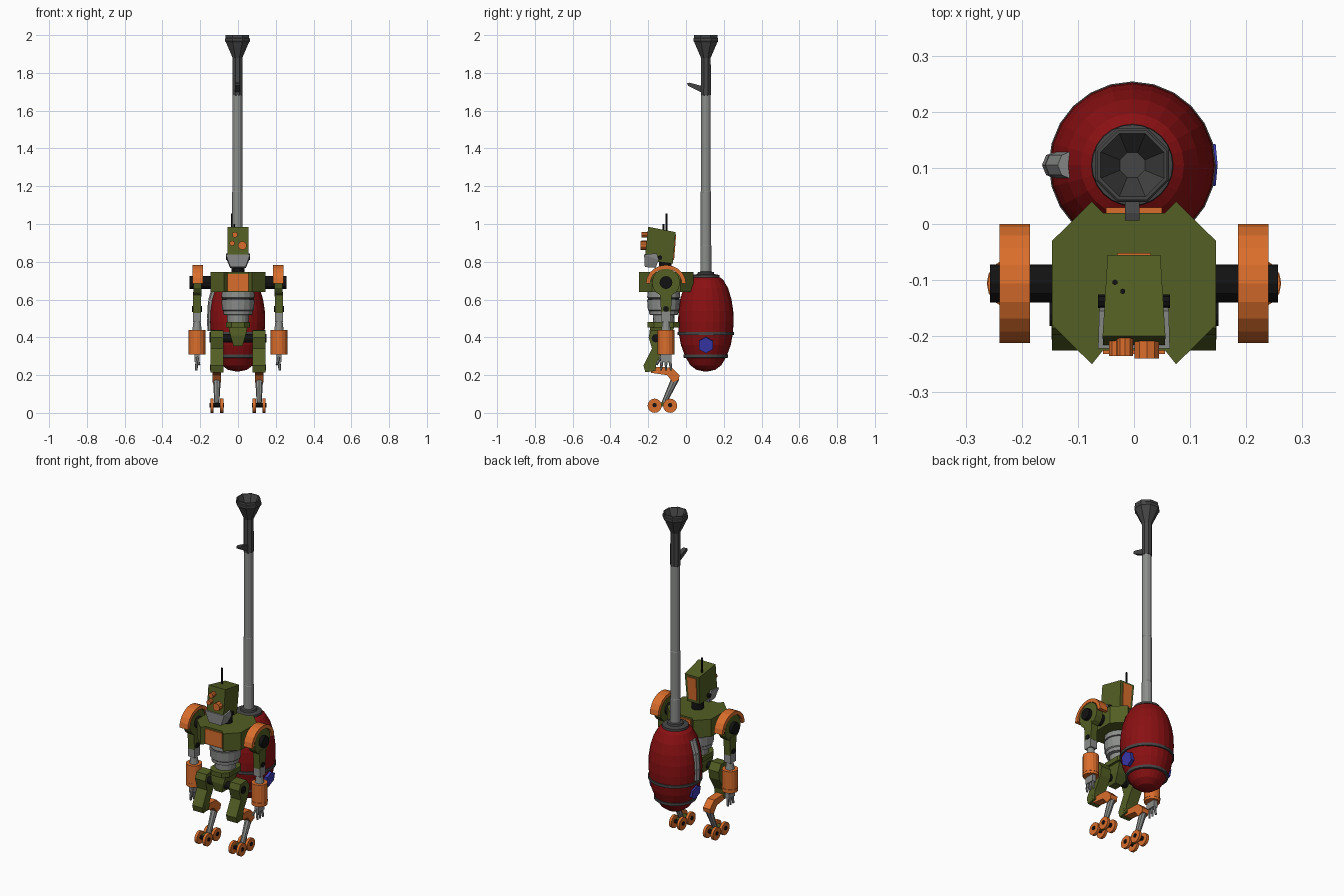
import bpy, bmesh, math
from mathutils import Vector, Matrix

if "Cube" in bpy.data.objects:
    bpy.data.objects.remove(bpy.data.objects["Cube"])


def mat(name, r, g, b):
    m = bpy.data.materials.new(name)
    m.diffuse_color = (r, g, b, 1)
    m.use_nodes = True
    m.node_tree.nodes["Principled BSDF"].inputs["Base Color"].default_value = m.diffuse_color
    return m


GREEN = mat("olive_green", .085, .112, .017)
ORANGE = mat("orange", .70, .155, .025)
RED = mat("tank_red", .25, .005, .006)
GREY = mat("steel_grey", .26, .27, .26)
DARK = mat("dark_grey", .06, .06, .062)
BLACK = mat("black", .006, .006, .006)
BLUE = mat("blue", .04, .04, .42)


def finish(name, bm, m):
    bmesh.ops.recalc_face_normals(bm, faces=bm.faces)
    me = bpy.data.meshes.new(name)
    bm.to_mesh(me)
    bm.free()
    me.materials.append(m)
    ob = bpy.data.objects.new(name, me)
    bpy.context.collection.objects.link(ob)
    return ob


def lathe(name, prof, centre, m, n=24, turn=0.0):
    """Revolve (radius, z) points about a vertical axis, capping both ends."""
    bm = bmesh.new()
    rings = [[bm.verts.new((centre[0] + r * math.cos(turn + math.tau * i / n),
                            centre[1] + r * math.sin(turn + math.tau * i / n), z))
              for i in range(n)] for r, z in prof]
    for a, b in zip(rings, rings[1:]):
        for i in range(n):
            j = (i + 1) % n
            bm.faces.new((a[i], a[j], b[j], b[i]))
    bm.faces.new(rings[0])
    bm.faces.new(rings[-1])
    return finish(name, bm, m)


def cyl(name, p0, p1, r, m, r2=None, n=12):
    p0, p1 = Vector(p0), Vector(p1)
    d = p1 - p0
    bm = bmesh.new()
    bmesh.ops.create_cone(bm, cap_ends=True, segments=n, radius1=r,
                          radius2=r if r2 is None else r2, depth=d.length)
    rot = d.to_track_quat('Z', 'Y').to_matrix().to_4x4()
    bmesh.ops.transform(bm, verts=bm.verts, matrix=Matrix.Translation((p0 + p1) / 2) @ rot)
    return finish(name, bm, m)


def prism(name, pts, a, b, m, axis='x', scale=1.0):
    """Extrude a (y, z) outline along x, or an (x, y) outline along z."""
    bm = bmesh.new()
    f = bm.faces.new([bm.verts.new((a, p, q) if axis == 'x' else (p, q, a)) for p, q in pts])
    out = bmesh.ops.extrude_face_region(bm, geom=[f])['geom']
    off = Vector((b - a, 0, 0)) if axis == 'x' else Vector((0, 0, b - a))
    bmesh.ops.translate(bm, vec=off, verts=[v for v in out if isinstance(v, bmesh.types.BMVert)])
    return finish(name, bm, m)


def box(name, c, s, m):
    x, y, z = c
    hy, hz = s[1] / 2, s[2] / 2
    return prism(name, [(y - hy, z - hz), (y + hy, z - hz), (y + hy, z + hz), (y - hy, z + hz)],
                 x - s[0] / 2, x + s[0] / 2, m)


def hull(name, half, m):
    """Convex solid from points mirrored in x."""
    bm = bmesh.new()
    for x, y, z in half:
        bm.verts.new((x, y, z))
        bm.verts.new((-x, y, z))
    bmesh.ops.convex_hull(bm, input=bm.verts)
    return finish(name, bm, m)


# --- Tank with bands, collar and gauges ---
T = (-.003, .105)
lathe("tank", [(.012, .22), (.05, .228), (.082, .252), (.110, .30), (.132, .36), (.143, .42),
               (.147, .48), (.145, .54), (.136, .60), (.118, .66), (.092, .705), (.07, .72)], T, RED)
for z, r in ((.42, .147), (.30, .115)):
    lathe("tank_band", [(r - .012, z - .009), (r + .002, z - .008), (r + .002, z + .008),
                        (r - .012, z + .009)], T, DARK)
lathe("tank_collar", [(.085, .69), (.09, .692), (.09, .703), (.074, .708), (.072, .73),
                      (.045, .735), (.042, .745), (.028, .748)], T, DARK)
for s in (-1, 1):
    cyl("tank_cap", (s * .10, .105, .365), (s * .142, .105, .358), .043, BLUE, n=6)
bar = [(-.112, .105, .665), (-.134, .105, .59), (-.139, .105, .50), (-.137, .105, .435)]
for a, b in zip(bar, bar[1:]):
    cyl("gauge_tube", a, b, .025, GREY, n=8)

# --- Tall pipe, funnel and trigger ---
lathe("pipe", [(.029, .73), (.029, .885), (.0275, .888), (.0275, 1.17), (.026, 1.173),
               (.026, 1.70)], T, GREY, 12)
lathe("funnel", [(.024, 1.68), (.029, 1.683), (.028, 1.88), (.066, 1.962), (.071, 1.968), (.071, 1.982),
                 (.067, 1.986), (.067, 2.0), (.061, 2.0), (.024, 1.91)], T, DARK, 8, math.pi / 8)
prism("trigger", [(.006, 1.746), (.02, 1.748), (.085, 1.73), (.085, 1.70), (.075, 1.70), (.01, 1.732)],
      -.016, .010, DARK)

# --- Head ---
hull("head", [(.056, -.20, .985), (.047, -.055, .957), (.042, -.07, .79), (.05, -.15, .80),
              (.055, -.217, .83)], GREEN)
hull("jaw", [(.064, -.222, .838), (.062, -.155, .845), (.06, -.145, .81), (.042, -.16, .768),
             (.04, -.218, .772)], GREY)
hull("head_back_panel", [(.03, -.052, .945), (.026, -.063, .81), (.03, -.062, .945),
                         (.026, -.072, .81)], ORANGE)
cyl("jaw_bolts", (-.064, -.138, .822), (.064, -.138, .822), .012, BLACK, n=8)
cyl("neck", (0, -.11, .73), (0, -.11, .80), .034, BLACK)
for x, z, r, y in ((-.016, .943, .015, -.235), (.023, .886, .023, -.24), (-.031, .898, .014, -.235)):
    cyl("eye", (x, -.18, z), (x, y, z), r, ORANGE, n=10)
for x, y, z in ((-.034, -.104, 1.055), (-.02, -.12, 1.0)):
    cyl("antenna", (x, y, .95), (x, y, z), .005, BLACK, n=6)

# --- Chest: eight-sided block with recessed panels ---
right = [(.055, .02), (.075, .04), (.146, -.03), (.146, -.18), (.075, -.25), (.055, -.225)]
prism("chest", right + [(-x, y) for x, y in reversed(right)], .64, .745, GREEN, 'z')
box("chest_front_panel", (0, -.225, .69), (.11, .014, .09), ORANGE)
box("chest_back_panel", (0, .022, .69), (.10, .014, .09), ORANGE)

# --- Waist and pelvis ---
W = (0, -.118)
lathe("waist", [(.085, .645), (.088, .61), (.08, .608), (.08, .602), (.088, .60), (.084, .545),
                (.078, .54), (.076, .52), (.058, .517), (.056, .46)], W, GREY, 16)
lathe("waist_seal", [(.082, .600), (.0835, .602), (.0835, .608), (.082, .61)], W, DARK, 16)
prism("pelvis_belt", [(-.064, -.17), (-.035, -.205), (.035, -.205), (.064, -.17), (.064, -.065),
                      (.035, -.03), (-.035, -.03), (-.064, -.065)], .452, .48, GREEN, 'z')
hull("pelvis", [(.05, -.19, .455), (.05, -.06, .455), (.04, -.195, .41), (.04, -.09, .40),
                (.024, -.185, .355), (.024, -.13, .355)], GREEN)
cyl("hip_axle", (-.151, -.16, .395), (.151, -.16, .395), .022, BLACK)

# --- Shoulders, arms and legs on both sides ---
C, SZ = -.106, .685
arc = [math.pi * i / 10 for i in range(11)]
pad = [(C + .106 * math.cos(a), SZ + .098 * math.sin(a)) for a in arc] + \
      [(C + .084 * math.cos(a), SZ + .078 * math.sin(a)) for a in reversed(arc)]
thigh = [(-.185, .435), (-.125, .44), (-.10, .40), (-.108, .35), (-.155, .27), (-.162, .222),
         (-.215, .215), (-.225, .25), (-.18, .34), (-.198, .40)]
shank = [(-.185, .245), (-.075, .24), (-.034, .20), (-.038, .175), (-.07, .162), (-.10, .20), (-.185, .212)]
for s in (-1, 1):
    cyl("shoulder_axle", (s * .13, C, .69), (s * .257, C, .69), .034, BLACK)
    prism("shoulder_pad", pad, s * .185, s * .24, ORANGE)
    cyl("shoulder_hub", (s * .192, C, .69), (s * .236, C, .69), .074, GREEN, n=16)
    x = s * .217
    hull_pts = [(-.138, .64), (-.074, .64), (-.08, .53), (-.132, .53)]
    prism("upper_arm", hull_pts, x - .021, x + .021, GREEN)
    cyl("elbow_pin", (x - .026, C, .55), (x + .026, C, .55), .016, BLACK, n=8)
    box("elbow", (x, C, .51), (.044, .05, .055), GREY)
    cyl("wrist_rod", (x, C, .49), (x, C, .43), .018, GREY, .026)
    cyl("forearm", (x, C, .31), (x, C, .44), .044, ORANGE, n=16)
    cyl("forearm_rim", (x, C, .325), (x, C, .333), .0455, ORANGE, n=16)
    box("palm", (x, C, .292), (.026, .06, .045), GREY)
    for y in (-.024, 0, .024):
        cyl("finger", (x, C + y * .9, .275), (x + s * .004, C + y * 1.1, .225), .009, GREY, .006, 6)
    cyl("thumb", (x, C - .025, .295), (x - s * .012, C - .05, .255), .008, GREY, .006, 6)

    # Leg bends back below the knee
    lx = s * .112
    prism("thigh", thigh, lx - .034, lx + .034, GREEN)
    cyl("knee_pin", (lx - .035, -.19, .24), (lx + .035, -.19, .24), .016, GREEN, n=8)
    prism("shank", shank, lx - .023, lx + .023, ORANGE)
    cyl("shin", (lx, -.055, .185), (lx, -.12, .045), .021, GREY, .013, 8)
    box("foot_plate", (lx, -.125, .044), (.03, .085, .022), GREEN)
    for y in (-.166, -.084):
        cyl("wheel_axle", (lx - .038, y, .041), (lx + .038, y, .041), .012, BLACK, n=8)
        for dx in (-.026, .026):
            cyl("wheel", (lx + dx - .008, y, .038), (lx + dx + .008, y, .038), .0375, ORANGE, n=16)
